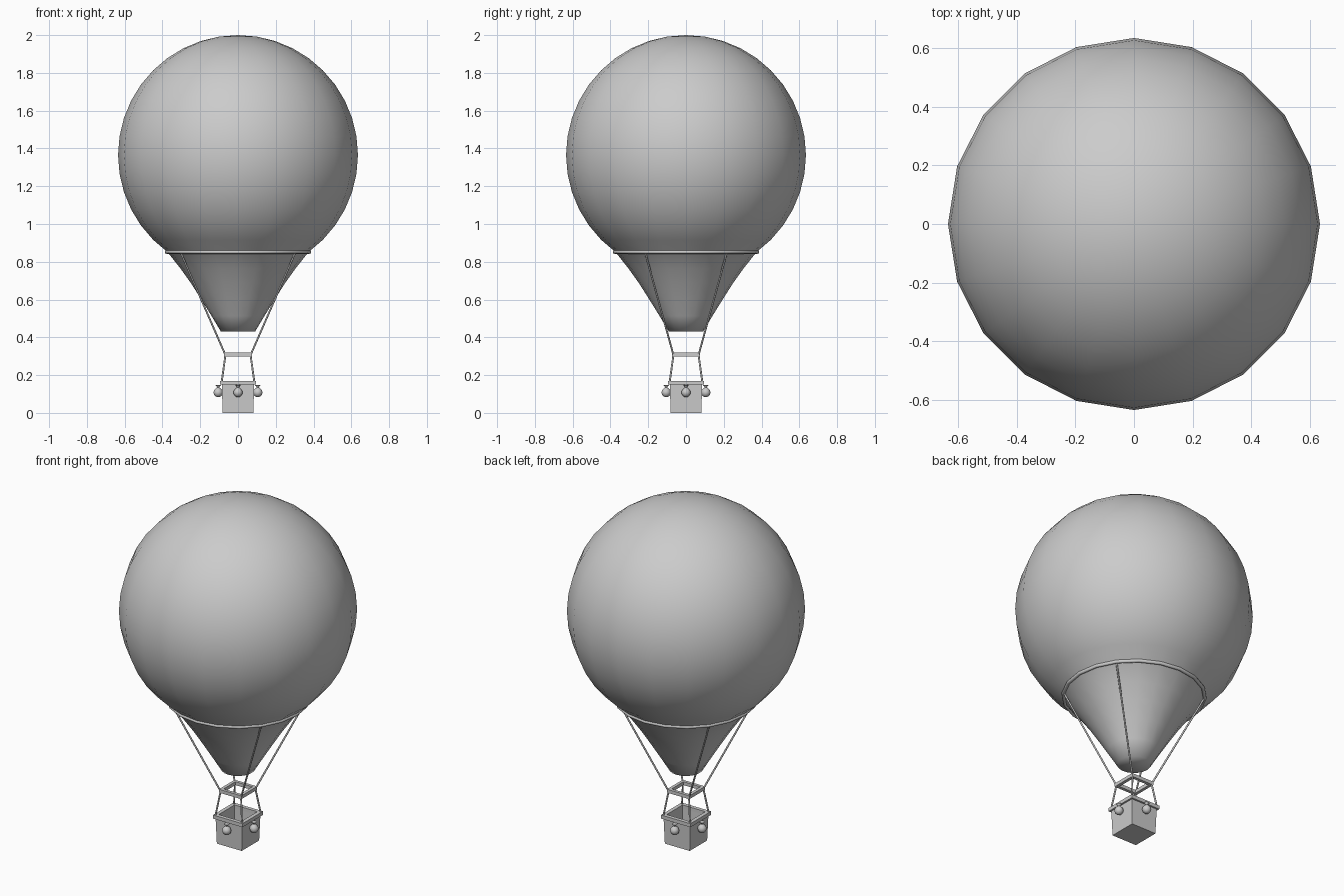
import bpy, bmesh
from math import sin, cos, pi, radians
from mathutils import Vector, Matrix

if "Cube" in bpy.data.objects:
    bpy.data.objects.remove(bpy.data.objects["Cube"])


def make(name, bm, smooth=None):
    bmesh.ops.recalc_face_normals(bm, faces=bm.faces[:])
    me = bpy.data.meshes.new(name)
    bm.to_mesh(me)
    bm.free()
    ob = bpy.data.objects.new(name, me)
    bpy.context.collection.objects.link(ob)
    if smooth:
        bpy.ops.object.select_all(action='DESELECT')
        ob.select_set(True)
        bpy.context.view_layer.objects.active = ob
        bpy.ops.object.shade_smooth_by_angle(angle=radians(smooth))
    return ob


def lathe(name, profile, sides, origin=(0, 0, 0), smooth=40, closed=False):
    """Revolve (radius, z) points; an open profile gets end caps."""
    bm = bmesh.new()
    o = Vector(origin)
    rings = []
    for r, z in profile:
        if r < 1e-6:
            rings.append([bm.verts.new(o + Vector((0, 0, z)))] * sides)
        else:
            rings.append([bm.verts.new(o + Vector((r * cos(2 * pi * i / sides),
                          r * sin(2 * pi * i / sides), z))) for i in range(sides)])
    pairs = list(zip(rings, rings[1:]))
    if closed:
        pairs.append((rings[-1], rings[0]))
    for a, b in pairs:
        for i in range(sides):
            j = (i + 1) % sides
            bm.faces.new(list(dict.fromkeys((a[i], a[j], b[j], b[i]))))
    if not closed:
        for ring in (rings[0], rings[-1]):
            if ring[0] is not ring[1]:
                bm.faces.new(ring)
    return make(name, bm, smooth)


def rope(name, a, b, r=0.005):
    a, b = Vector(a), Vector(b)
    d = b - a
    bm = bmesh.new()
    m = Matrix.Translation((a + b) / 2) @ d.to_track_quat('Z', 'Y').to_matrix().to_4x4()
    bmesh.ops.create_cone(bm, cap_ends=True, segments=8, radius1=r, radius2=r,
                          depth=d.length, matrix=m)
    return make(name, bm, 50)


def square_loop(name, section):
    """Sweep a closed (half width, z) section around a square."""
    bm = bmesh.new()
    corners = [(1, 1), (-1, 1), (-1, -1), (1, -1)]
    loops = [[bm.verts.new((sx * w, sy * w, z)) for w, z in section] for sx, sy in corners]
    n = len(section)
    for k in range(4):
        a, b = loops[k], loops[(k + 1) % 4]
        for i in range(n):
            j = (i + 1) % n
            bm.faces.new((a[i], a[j], b[j], b[i]))
    return bm, loops


# Envelope: upper sphere, then the tapering mouth
R, CZ = 0.635, 1.365
sphere = [(R * sin(radians(a)), CZ + R * cos(radians(a))) for a in range(0, 145, 9)]
lathe("envelope", sphere + [(0.305, 0.765), (0.25, 0.688), (0.197, 0.605),
                            (0.14, 0.513), (0.09, 0.43)], 20, smooth=89)

# Hoop around the envelope
lathe("envelope_hoop", [(0.378 + 0.01 * cos(k * pi / 4), 0.852 + 0.01 * sin(k * pi / 4))
                        for k in range(8)], 20, smooth=50, closed=True)

# Square load frame and basket rim
for name, w, t, z0, z1 in (("load_frame", 0.073, 0.018, 0.299, 0.319),
                           ("basket_rim", 0.096, 0.022, 0.149, 0.17)):
    bm, _ = square_loop(name, [(w, z0), (w, z1), (w - t, z1), (w - t, z0)])
    make(name, bm)

# Hollow basket
bm = bmesh.new()
rings = []
for w, z in ((0.081, 0), (0.086, 0.155), (0.078, 0.155), (0.074, 0.012)):
    rings.append([bm.verts.new((x * w, y * w, z))
                  for x, y in ((1, 1), (-1, 1), (-1, -1), (1, -1))])
for a, b in zip(rings, rings[1:]):
    for i in range(4):
        j = (i + 1) % 4
        bm.faces.new((a[i], a[j], b[j], b[i]))
bm.faces.new(rings[0])
bm.faces.new(rings[-1])
make("basket", bm)

# Ropes at the four corners
for sx in (-1, 1):
    for sy in (-1, 1):
        rope("upper_rope", (sx * 0.066, sy * 0.066, 0.305), (sx * 0.306, sy * 0.218, 0.855))
        rope("lower_rope", (sx * 0.066, sy * 0.066, 0.31), (sx * 0.087, sy * 0.087, 0.16))

# One sandbag hanging on each side, with tied neck
bag = [(0, 0.083), (0.012, 0.086), (0.021, 0.095), (0.025, 0.108), (0.021, 0.121),
       (0.012, 0.13), (0.006, 0.135), (0.008, 0.14), (0.015, 0.147)]
for x, y in ((1, 0), (-1, 0), (0, 1), (0, -1)):
    lathe("sandbag", bag, 12, (x * 0.105, y * 0.105, 0), smooth=60)
